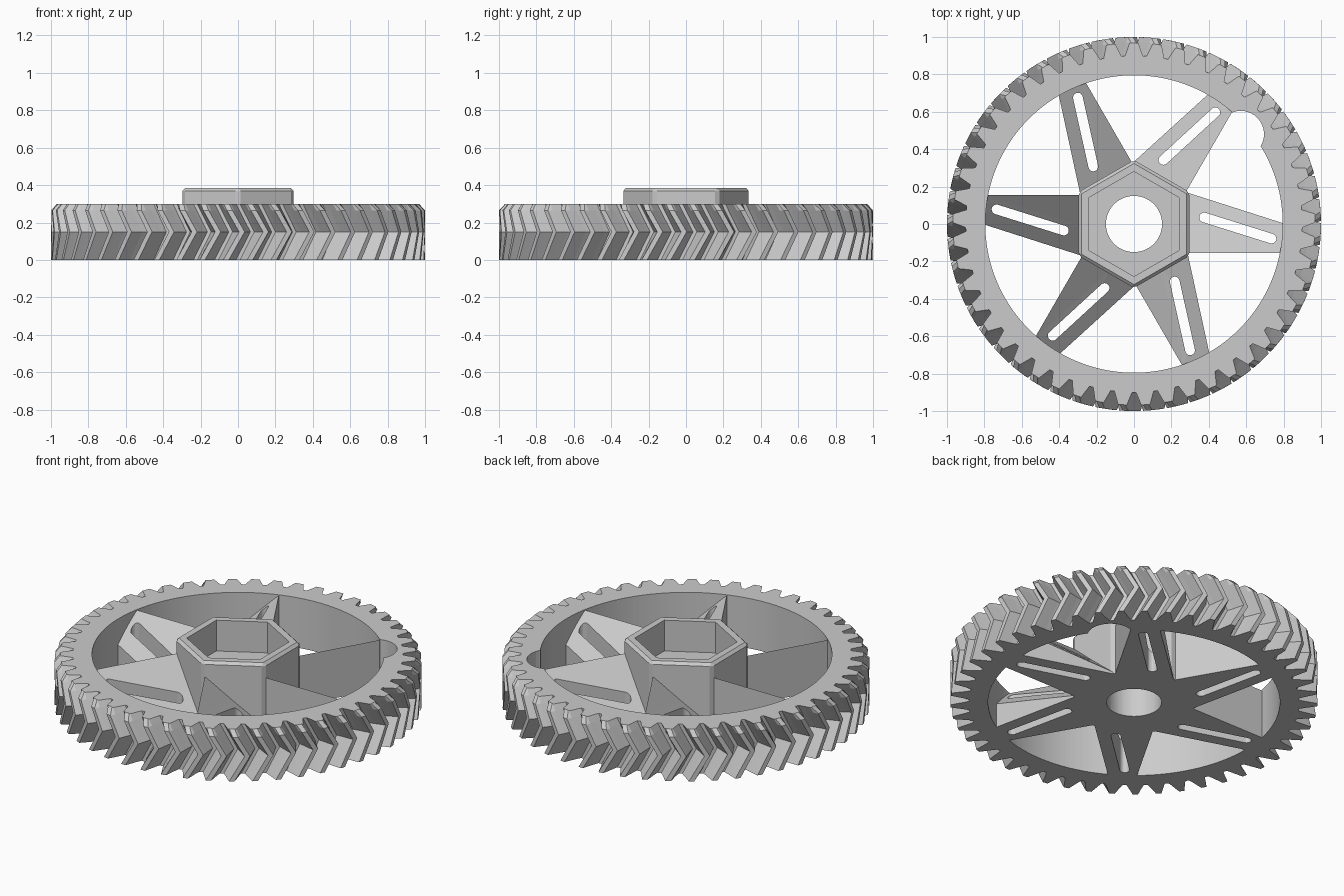
import bpy, bmesh
from math import pi, sin, cos, radians

cube = bpy.data.objects.get("Cube")
if cube:
    bpy.data.objects.remove(cube, do_unlink=True)

grey = bpy.data.materials.new("light_grey")
grey.use_nodes = True
grey.diffuse_color = (0.6, 0.6, 0.6, 1)
grey.node_tree.nodes["Principled BSDF"].inputs["Base Color"].default_value = (0.6, 0.6, 0.6, 1)


def finish(name, bm, cutter=False):
    bmesh.ops.recalc_face_normals(bm, faces=bm.faces[:])
    mesh = bpy.data.meshes.new(name)
    bm.to_mesh(mesh)
    bm.free()
    mesh.materials.append(grey)
    ob = bpy.data.objects.new(name, mesh)
    bpy.context.collection.objects.link(ob)
    ob.hide_render = cutter
    if cutter:
        ob.hide_set(True)
    return ob


def loft(bm, loops, cyclic=False):
    """Join equal-length point loops; cap the ends unless cyclic."""
    rows = [[bm.verts.new(p) for p in loop] for loop in loops]
    n = len(rows[0])
    pairs = list(zip(rows, rows[1:])) + ([(rows[-1], rows[0])] if cyclic else [])
    for a, b in pairs:
        for i in range(n):
            j = (i + 1) % n
            bm.faces.new((a[i], a[j], b[j], b[i]))
    if not cyclic:
        bm.faces.new(rows[0])
        bm.faces.new(rows[-1])


def prism(name, outline, z0, z1):
    bm = bmesh.new()
    loft(bm, [[(x, y, z) for x, y in outline] for z in (z0, z1)])
    return finish(name, bm, cutter=True)


def arc(cx, cy, r, n, start=0.0, sweep=2 * pi, end=False):
    div = n - 1 if end else n
    return [(cx + r * cos(start + sweep * i / div),
             cy + r * sin(start + sweep * i / div)) for i in range(n)]


def cut(ob, cutter):
    mod = ob.modifiers.new("cut", "BOOLEAN")
    mod.operation = "DIFFERENCE"
    mod.solver = "EXACT"
    mod.object = cutter


# Toothed ring: herringbone teeth, bevelled at the top
TEETH, HEIGHT, INNER, TWIST = 49, 0.30, 0.795, 0.085
pitch = 2 * pi / TEETH
half = [(0.09, 0.90), (0.20, 0.932), (0.31, 0.972), (0.385, 1.0)]
tooth = half + [(1 - f, r) for f, r in reversed(half)]
profile = [(-pi / 2 + (t + f) * pitch, r) for t in range(TEETH) for f, r in tooth]


def ring_loop(z, turn=0.0, limit=1.0, fixed=None):
    return [((fixed or min(r, limit)) * cos(a + turn),
             (fixed or min(r, limit)) * sin(a + turn), z) for a, r in profile]


bm = bmesh.new()
loft(bm, [ring_loop(0, fixed=INNER), ring_loop(0), ring_loop(HEIGHT / 2, TWIST),
          ring_loop(0.265, TWIST * 0.23), ring_loop(HEIGHT, limit=0.968),
          ring_loop(HEIGHT, fixed=INNER)], cyclic=True)
ring = finish("toothed_ring", bm)

# Round clearance notch in the inside of the ring
cut(ring, prism("notch_cutter", arc(0.57, 0.48, 0.125, 40), -0.1, 0.5))

# Hexagonal hub with a hexagonal pocket and round bore
bm = bmesh.new()
corners = arc(0, 0, 0.342, 6, pi / 6)
loft(bm, [[(x, y, z) for x, y in corners] for z in (0, 0.385)])
edges = [e for e in bm.edges if max(v.co.z for v in e.verts) > 0.3]
bmesh.ops.bevel(bm, geom=edges, offset=0.016, segments=1, affect="EDGES")
hub = finish("hub", bm)
cut(hub, prism("pocket_cutter", arc(0, 0, 0.28, 6, pi / 6), 0.2, 0.5))
cut(hub, prism("bore_cutter", arc(0, 0, 0.15, 64), -0.1, 0.5))

# Sloped spokes: high on the clockwise edge, with a long slot
plan = [(0.285, -0.155, 0.296), (0.81, -0.155, 0.296), (0.81, 0.0, 0.15),
        (0.285, 0.168, 0.01), (0.285, 0.006, 0.15)]
SLOPE = -0.313
slot = (arc(0.375, 0.035, 0.026, 10, pi / 2 + SLOPE, pi, True)
        + arc(0.735, -0.078, 0.026, 10, -pi / 2 + SLOPE, pi, True))
slot_cutter = prism("slot_cutter", slot, -0.1, 0.5)
for k in range(6):
    bm = bmesh.new()
    low = [bm.verts.new((x, y, 0)) for x, y, z in plan]
    top = [bm.verts.new(p) for p in plan]
    bm.faces.new(low)
    bm.faces.new((top[0], top[1], top[4]))
    bm.faces.new((top[1], top[2], top[3], top[4]))
    for i in range(5):
        j = (i + 1) % 5
        bm.faces.new((low[i], low[j], top[j], top[i]))
    spoke = finish(f"spoke_{k + 1}", bm)
    cut(spoke, slot_cutter)
    # Apply the slot before turning the spoke into place
    graph = bpy.context.evaluated_depsgraph_get()
    mesh = bpy.data.meshes.new_from_object(spoke.evaluated_get(graph))
    spoke.modifiers.clear()
    spoke.data = mesh
    spoke.rotation_euler.z = radians(60 * k)
